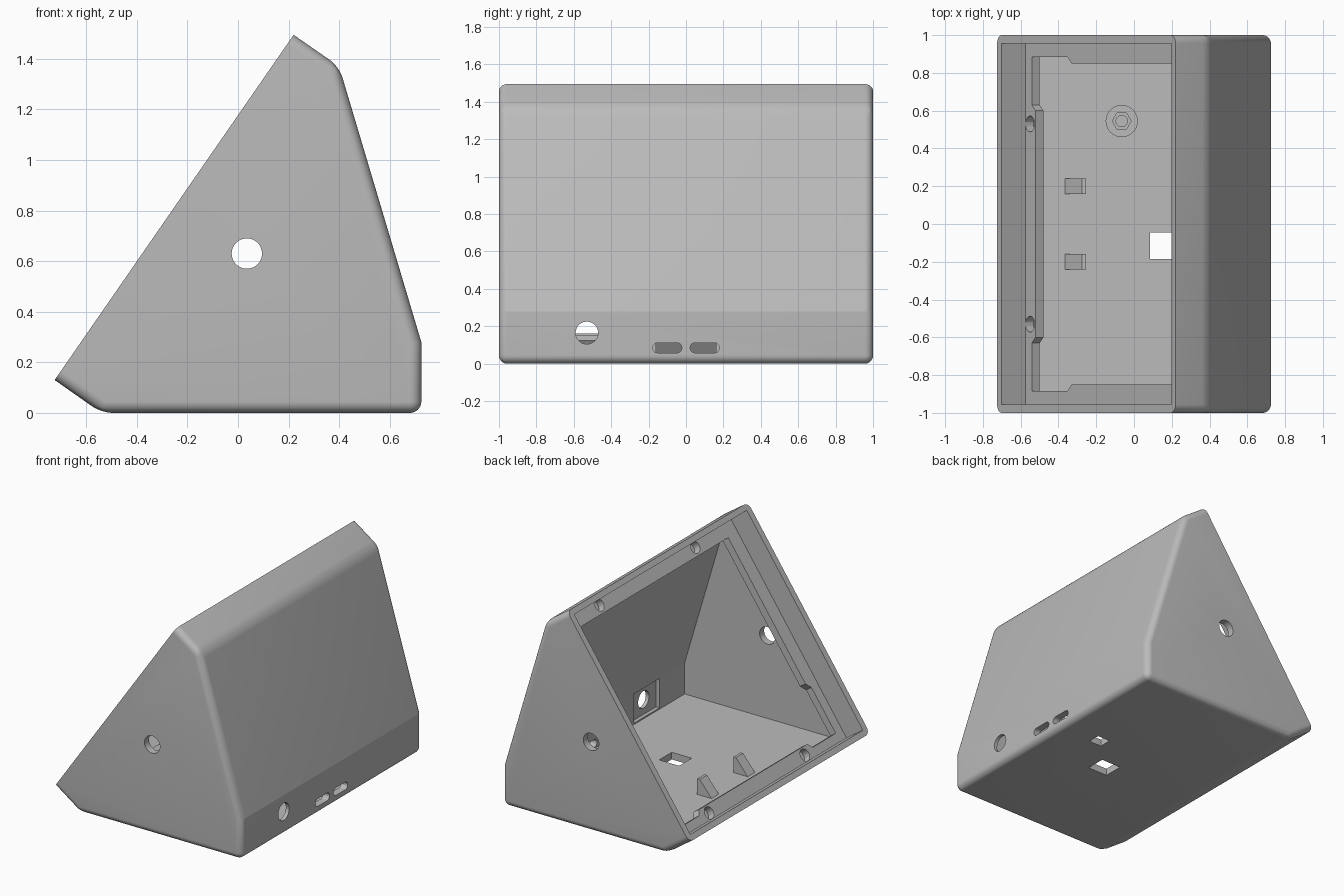
import bpy, bmesh, math
from mathutils import Vector

old = bpy.data.objects.get("Cube")
if old:
    bpy.data.objects.remove(old)

grey = bpy.data.materials.new("plain grey")
grey.use_nodes = True
grey.diffuse_color = (0.5, 0.5, 0.5, 1)
grey.node_tree.nodes["Principled BSDF"].inputs["Base Color"].default_value = (0.5, 0.5, 0.5, 1)

X, Y, Z, O = Vector((1, 0, 0)), Vector((0, 1, 0)), Vector((0, 0, 1)), Vector((0, 0, 0))
WALL = 0.05


def prism(name, pts, u, v, w, lo, hi, origin=O, bevel=None):
    """Extrude a 2D profile (axes u, v) along w from lo to hi."""
    bm = bmesh.new()
    a, b = ([bm.verts.new(origin + u * p + v * q + w * h) for p, q in pts] for h in (lo, hi))
    bm.faces.new(a)
    bm.faces.new(b)
    n = len(pts)
    for i in range(n):
        j = (i + 1) % n
        bm.faces.new((a[i], a[j], b[j], b[i]))
    bmesh.ops.recalc_face_normals(bm, faces=bm.faces)
    if bevel:
        edges = [e for e in bm.edges if bevel(*[x.co for x in e.verts])]
        bmesh.ops.bevel(bm, geom=edges, offset=0.045, segments=8, profile=0.5, affect='EDGES')
    mesh = bpy.data.meshes.new(name)
    bm.to_mesh(mesh)
    bm.free()
    mesh.materials.append(grey)
    ob = bpy.data.objects.new(name, mesh)
    bpy.context.collection.objects.link(ob)
    return ob


def rect(x0, x1, y0, y1):
    return [(x0, y0), (x1, y0), (x1, y1), (x0, y1)]


def circle(cx, cy, r, n=40):
    return [(cx + r * math.cos(math.tau * i / n), cy + r * math.sin(math.tau * i / n)) for i in range(n)]


def slot(cx, cy, half, r):
    arc = [-math.pi / 2 + math.pi * i / 10 for i in range(11)]
    right = [(cx + half - r + r * math.cos(t), cy + r * math.sin(t)) for t in arc]
    return right + [(2 * cx - p, 2 * cy - q) for p, q in right]


def cut(target, cutter):
    cutter.hide_render = True
    m = target.modifiers.new("cut", 'BOOLEAN')
    m.operation, m.solver, m.object = 'DIFFERENCE', 'EXACT', cutter
    bpy.context.view_layer.objects.active = target
    bpy.ops.object.modifier_apply(modifier=m.name)
    bpy.data.objects.remove(cutter)


def smooth(ob):
    bpy.ops.object.select_all(action='DESELECT')
    ob.select_set(True)
    bpy.context.view_layer.objects.active = ob
    bpy.ops.object.shade_smooth_by_angle(angle=math.radians(15))


# Outer wedge: the slanted open face keeps sharp edges, the rest is rounded
low, high = Vector((-0.725, 0, 0.13)), Vector((0.22, 0, 1.495))
knee = 0.28
outline = [(low.x, low.z), (high.x, high.z), (0.40, 1.37), (0.725, knee), (0.725, 0), (-0.54, 0)]


def rounded(a, b):
    on_slant = [min(abs(p.x - q.x) + abs(p.z - q.z) for q in (low, high)) < 0.01 for p in (a, b)]
    along_y = abs(a.y - b.y) > 1
    at_knee = abs(a.z - knee) < 0.01
    return not all(on_slant) and not (along_y and at_knee)


shell = prism("shell", outline, X, Z, Y, -1, 1, bevel=rounded)

# Frame of the slanted face: T runs up the slope, N points into the case
T = (high - low).normalized()
N = Vector((T.z, 0, -T.x))
length = (high - low).length


def slanted(pts, d0, d1):
    return prism("cutter", pts, Y, T, N, d0, d1, origin=low)


# Main cavity behind the ledge
base = low + N * 0.205
floor_x = base.x + T.x * (WALL - base.z) / T.z
inner = [(floor_x, WALL), (0.36, 1.33), (0.675, 0.27), (0.675, WALL)]
cut(shell, prism("cutter", inner, X, Z, Y, -0.95, 0.95))

# Recess for the front panel, then the stepped opening inside the ledge
cut(shell, slanted(rect(-0.955, 0.955, 0.04, length - 0.04), -0.1, 0.155))
half = [(0.6, 0.135), (0.63, 0.1), (0.885, 0.1), (0.885, 0.43), (0.85, 0.47), (0.85, 1.52)]
cut(shell, slanted(half + [(-y, t) for y, t in reversed(half)], 0.1, 0.23))

# Screw holes in the ledge corners
for y in (-0.53, 0.53):
    for t in (0.083, length - 0.083):
        cut(shell, slanted(circle(y, t, 0.042, 24), 0.1, 0.205))

# Round hole through both ends
cut(shell, prism("cutter", circle(0.035, 0.63, 0.06), X, Z, Y, -1.1, 1.1))

# Rear ports: round socket with a square inner pocket, and two slots
cut(shell, prism("cutter", rect(-0.67, -0.39, 0.06, 0.265), Y, Z, X, 0.6, 0.7))
cut(shell, prism("cutter", circle(-0.53, 0.165, 0.06), Y, Z, X, 0.6, 0.8))
for y in (-0.1, 0.1):
    cut(shell, prism("cutter", slot(y, 0.085, 0.078, 0.027), Y, Z, X, 0.6, 0.8))

# Openings in the floor
for box in (rect(0.085, 0.24, -0.185, -0.045), rect(0.365, 0.465, 0.09, 0.18)):
    cut(shell, prism("cutter", box, X, Y, Z, -0.1, 0.1))
smooth(shell)

# Wedge-shaped floor supports
for side, y in (("front", -0.2), ("back", 0.2)):
    prism(side + "_support", [(-0.37, 0.045), (-0.275, 0.16), (-0.255, 0.16), (-0.255, 0.045)],
          X, Z, Y, y - 0.04, y + 0.04)

# Floor boss with a hexagonal nut pocket and a screw hole
boss = prism("floor_boss", circle(-0.065, 0.545, 0.085), X, Y, Z, 0.04, 0.1)
cut(boss, prism("cutter", circle(-0.065, 0.545, 0.05, 6), X, Y, Z, 0.075, 0.2))
cut(boss, prism("cutter", circle(-0.065, 0.545, 0.03, 24), X, Y, Z, 0.055, 0.2))
smooth(boss)
